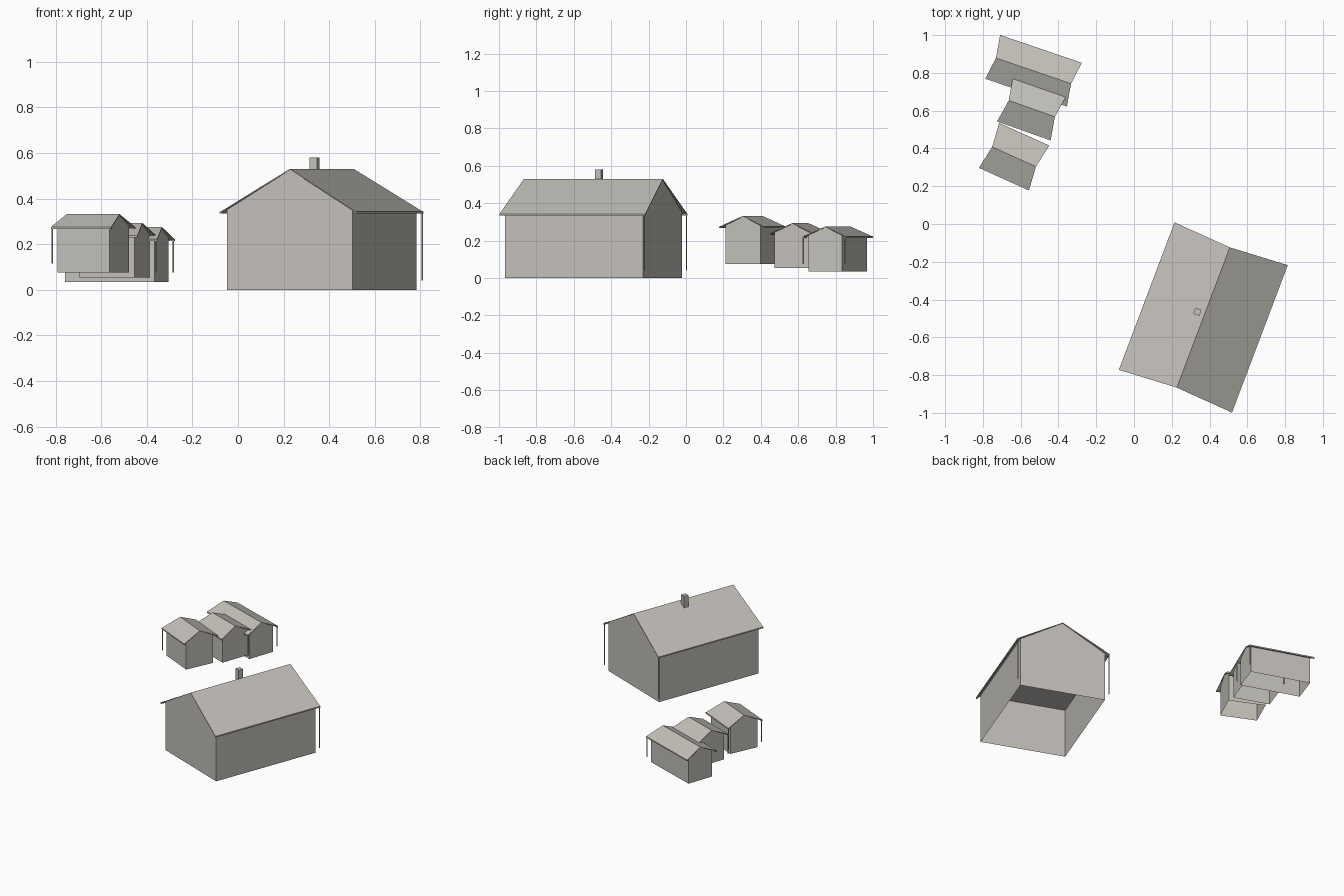
import bpy, bmesh
from math import radians
from mathutils import Matrix, Vector

cube = bpy.data.objects.get("Cube")
if cube:
    bpy.data.objects.remove(cube, do_unlink=True)

stone = bpy.data.materials.new("warm_grey")
stone.use_nodes = True
GREY = (0.55, 0.53, 0.49, 1)
stone.diffuse_color = GREY
stone.node_tree.nodes["Principled BSDF"].inputs["Base Color"].default_value = GREY


def finish(bm, name, place):
    """Turn a bmesh into a placed, coloured object."""
    bmesh.ops.recalc_face_normals(bm, faces=bm.faces)
    mesh = bpy.data.meshes.new(name)
    bm.to_mesh(mesh)
    bm.free()
    mesh.materials.append(stone)
    obj = bpy.data.objects.new(name, mesh)
    obj.matrix_world = place
    bpy.context.collection.objects.link(obj)
    return obj


def box(name, place, centre, size):
    bm = bmesh.new()
    bmesh.ops.create_cube(bm, size=1)
    bmesh.ops.scale(bm, vec=size, verts=bm.verts)
    bmesh.ops.translate(bm, vec=centre, verts=bm.verts)
    return finish(bm, name, place)


def pipe(name, place, x, y, low, high, radius):
    bm = bmesh.new()
    bmesh.ops.create_cone(bm, segments=8, radius1=radius, radius2=radius,
                          depth=high - low, cap_ends=True)
    bmesh.ops.translate(bm, vec=(x, y, (low + high) / 2), verts=bm.verts)
    return finish(bm, name, place)


def house(name, centre, angle, eaves_size, wall_size, base, eave, ridge, drain_end):
    """Open-bottomed walls, thin overhanging roof, gutters and two downpipes."""
    place = Matrix.Translation((*centre, 0)) @ Matrix.Rotation(radians(angle), 4, "Z")
    el, ew = eaves_size[0] / 2, eaves_size[1] / 2
    wl, ww = wall_size[0] / 2, wall_size[1] / 2
    thick = 0.005
    top = ridge - thick
    shoulder = top - (ridge - eave) * ww / ew

    # Walls with gables and a flat ceiling, no floor
    bm = bmesh.new()
    profile = [(-ww, base), (-ww, shoulder), (0, top), (ww, shoulder), (ww, base)]
    a, b = [[bm.verts.new((x, y, z)) for y, z in profile] for x in (-wl, wl)]
    bm.faces.new(a)
    bm.faces.new(b)
    for i in (0, 3):
        bm.faces.new((a[i], a[i + 1], b[i + 1], b[i]))
    bm.faces.new((a[1], a[3], b[3], b[1]))
    finish(bm, name + "_walls", place)

    # Roof slopes, longer at the eaves than at the ridge
    bm = bmesh.new()
    shell = []
    for drop in (0, thick):
        rows = ((el, -ew, eave), (wl + 0.002, 0, ridge), (el, ew, eave))
        shell.append([[bm.verts.new((s * x, y, z - drop)) for s in (-1, 1)]
                      for x, y, z in rows])
    upper, lower = shell
    for rows in shell:
        for p, q in zip(rows, rows[1:]):
            bm.faces.new((p[0], p[1], q[1], q[0]))
    for i in (0, 1):
        for s in (0, 1):
            bm.faces.new((upper[i][s], upper[i + 1][s], lower[i + 1][s], lower[i][s]))
    for i in (0, 2):
        bm.faces.new((upper[i][0], upper[i][1], lower[i][1], lower[i][0]))
    finish(bm, name + "_roof", place)

    # Gutters and downpipes
    for side, label in ((-1, "a"), (1, "b")):
        box(f"{name}_gutter_{label}", place, (0, side * (ew - 0.002), eave - 0.004),
            (2 * el, 0.009, 0.009))
        pipe(f"{name}_downpipe_{label}", place, drain_end * (el - 0.005),
             side * (ew - 0.002), base + 0.04, eave, 0.0035)
    return place


main = house("main_house", (0.367, -0.495), 69.3, (0.834, 0.636), (0.79, 0.588),
             0, 0.342, 0.53, 1)
box("chimney", main, (0.017, 0.04, 0.53), (0.034, 0.034, 0.1))

house("back_outbuilding", (-0.532, 0.811), -18.8, (0.456, 0.24), (0.416, 0.19),
      0.035, 0.222, 0.275, 1)
house("middle_outbuilding", (-0.541, 0.611), -19.5, (0.3, 0.247), (0.255, 0.203),
      0.054, 0.238, 0.293, -1)
house("front_outbuilding", (-0.635, 0.356), -24.3, (0.29, 0.256), (0.25, 0.206),
      0.075, 0.275, 0.332, -1)
